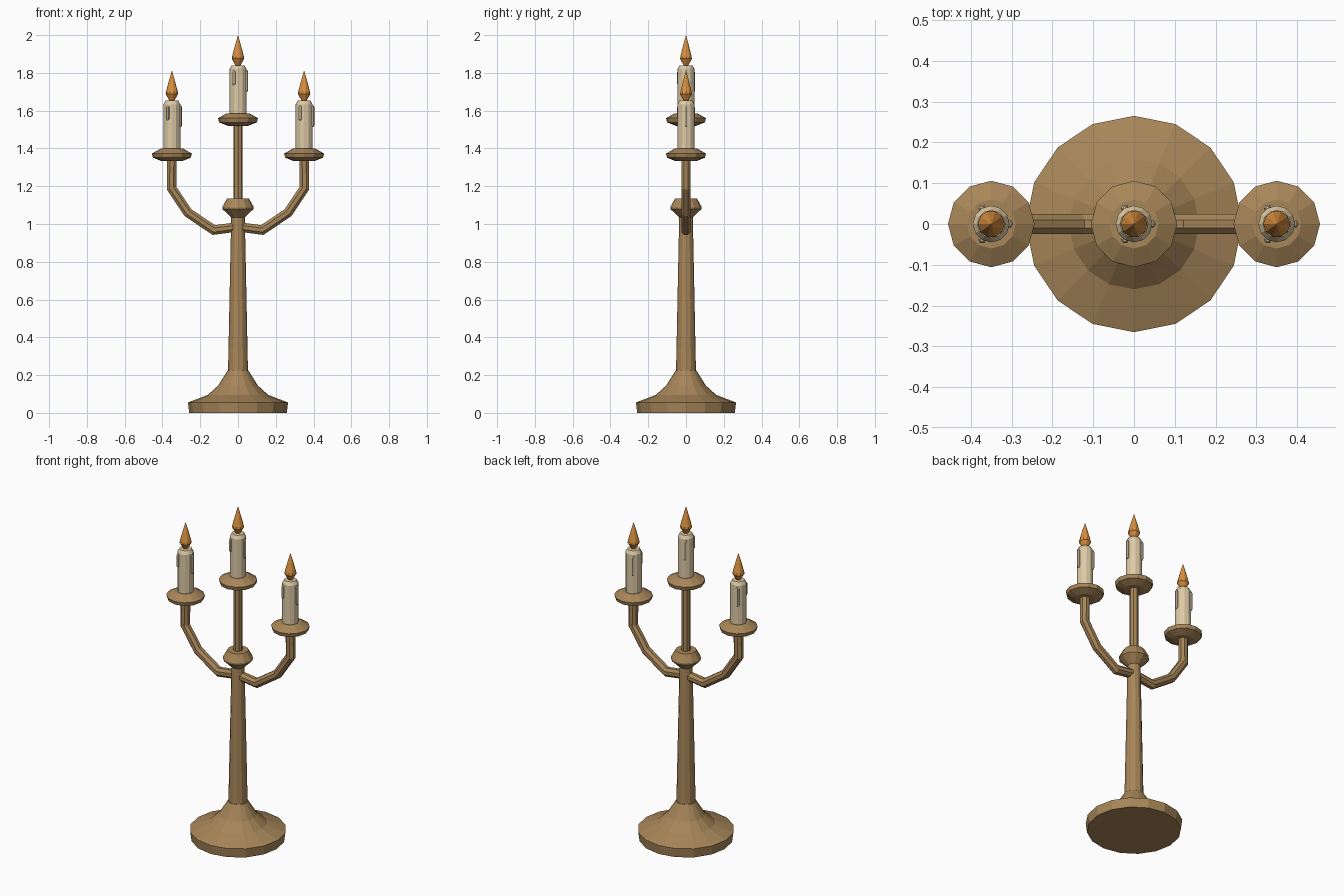
import bpy, bmesh
from math import pi, cos, sin
from mathutils import Vector, Matrix

cube = bpy.data.objects.get("Cube")
if cube:
    bpy.data.objects.remove(cube, do_unlink=True)


def make_material(name, color):
    mat = bpy.data.materials.new(name)
    mat.use_nodes = True
    mat.diffuse_color = (*color, 1)
    mat.node_tree.nodes["Principled BSDF"].inputs["Base Color"].default_value = (*color, 1)
    return mat


brass = make_material("aged brass", (0.39, 0.24, 0.10))
wax = make_material("cream wax", (0.72, 0.59, 0.38))
fire = make_material("orange flame", (0.70, 0.28, 0.05))


def skin_rings(name, rings, mat):
    """Join matching rings of points into a closed flat-shaded solid."""
    bm = bmesh.new()
    loops = [[bm.verts.new(p) for p in ring] for ring in rings]
    n = len(loops[0])
    for low, high in zip(loops, loops[1:]):
        for i in range(n):
            j = (i + 1) % n
            bm.faces.new((low[i], low[j], high[j], high[i]))
    bm.faces.new(loops[0][::-1])
    bm.faces.new(loops[-1])
    bmesh.ops.remove_doubles(bm, verts=bm.verts, dist=0.0005)
    bmesh.ops.recalc_face_normals(bm, faces=bm.faces)
    mesh = bpy.data.meshes.new(name)
    bm.to_mesh(mesh)
    bm.free()
    mesh.materials.append(mat)
    obj = bpy.data.objects.new(name, mesh)
    bpy.context.collection.objects.link(obj)
    return obj


def lathe(name, profile, sides, mat, at=(0, 0, 0)):
    """Turn a (radius, height) profile around a vertical axis."""
    rings = [[Vector(at) + Vector((r * cos(2 * pi * i / sides), r * sin(2 * pi * i / sides), z))
              for i in range(sides)] for r, z in profile]
    return skin_rings(name, rings, mat)


def tube(name, path, radius, sides, mat):
    """Sweep a round section along a path in the XZ plane."""
    pts = [Vector((x, 0, z)) for x, z in path]
    rings = []
    for i, p in enumerate(pts):
        before = (p - pts[i - 1]).normalized() if i else (pts[1] - p).normalized()
        after = (pts[i + 1] - p).normalized() if i < len(pts) - 1 else before
        t = (before + after).normalized()
        side = Vector((-t.z, 0, t.x)) / max(t.dot(after), 0.5)
        rings.append([p + radius * (side * cos(a) + Vector((0, 1, 0)) * sin(a))
                      for a in (2 * pi * (k + 0.5) / sides for k in range(sides))])
    return skin_rings(name, rings, mat)


# Foot, column, collar and upper stem
lathe("base", [(0.258, 0), (0.265, 0.055), (0.16, 0.095), (0.105, 0.145), (0.055, 0.225)], 16, brass)
lathe("column", [(0.053, 0.21), (0.036, 1.04)], 12, brass)
lathe("collar", [(0.036, 1.035), (0.083, 1.08), (0.083, 1.09), (0.058, 1.135)], 12, brass)
lathe("upper_stem", [(0.025, 1.12), (0.025, 1.53)], 8, brass)

# Mirrored curved arms
arm_path = [(0.0, 0.985), (0.128, 0.968), (0.265, 1.06), (0.352, 1.19), (0.35, 1.345)]
for label, s in (("left", 1), ("right", -1)):
    tube(label + "_arm", [(s * x, z) for x, z in arm_path], 0.027, 8, brass)

# Dish, candle, wax drips and flame at each holder
for label, x, z in (("center", 0, 1.52), ("left", 0.35, 1.333), ("right", -0.35, 1.333)):
    at = (x, 0, z)
    lathe(label + "_dish", [(0.055, 0), (0.1, 0.018), (0.106, 0.04), (0.06, 0.066)], 12, brass, at)
    lathe(label + "_candle", [(0.045, 0.06), (0.045, 0.3), (0.034, 0.32)], 12, wax, at)
    for k, length in enumerate((0.115, 0.12, 0.08)):
        a = 2 * pi * k / 3
        spot = (x + 0.044 * cos(a), 0.044 * sin(a), z)
        lathe(f"{label}_drip_{k + 1}", [(0.005, 0.295 - length), (0.01, 0.303 - length),
                                        (0.01, 0.285), (0.005, 0.295)], 6, wax, spot)
    lathe(label + "_flame", [(0.01, 0.315), (0.033, 0.355), (0.031, 0.368), (0.016, 0.425), (0, 0.48)],
          10, fire, at)
